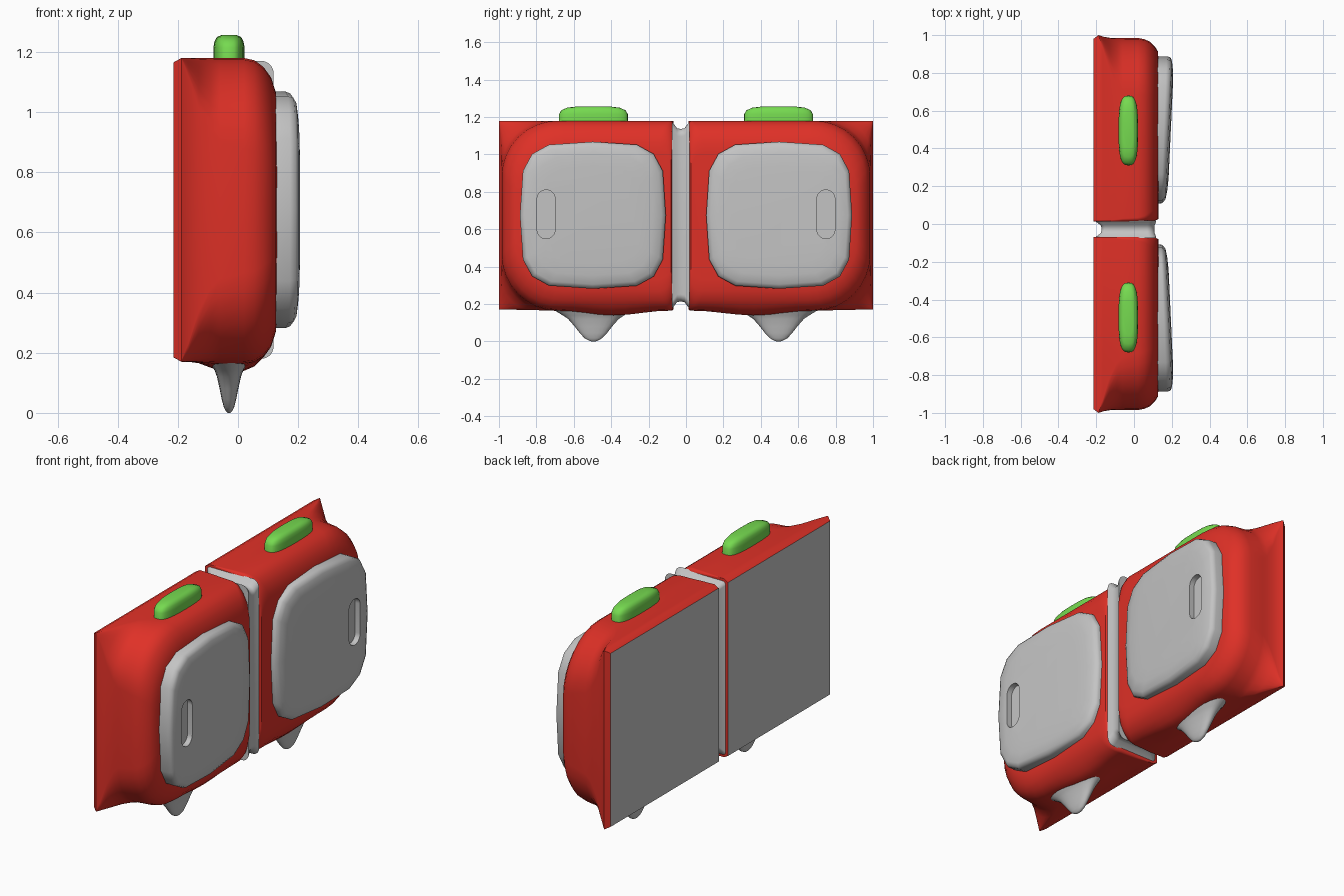
import bpy, bmesh, math
from mathutils import Vector

if "Cube" in bpy.data.objects:
    bpy.data.objects.remove(bpy.data.objects["Cube"], do_unlink=True)


def material(name, rgb):
    m = bpy.data.materials.new(name)
    m.use_nodes = True
    m.diffuse_color = (*rgb, 1)
    bsdf = next(n for n in m.node_tree.nodes if n.type == 'BSDF_PRINCIPLED')
    bsdf.inputs["Base Color"].default_value = (*rgb, 1)
    return m


RED = material("red", (0.74, 0.03, 0.02))
GREY = material("light grey", (0.55, 0.55, 0.55))
GREEN = material("green", (0.18, 0.7, 0.08))


def loft(name, rings, mats, angle=40, first_cap_mat=0):
    """Skin a stack of equal-length rings and close both ends."""
    bm = bmesh.new()
    loops = [[bm.verts.new(p) for p in ring] for ring in rings]
    for a, b in zip(loops, loops[1:]):
        for i in range(len(a)):
            j = (i + 1) % len(a)
            bm.faces.new((a[i], a[j], b[j], b[i]))
    bm.faces.new(loops[0]).material_index = first_cap_mat
    bm.faces.new(loops[-1])
    bmesh.ops.recalc_face_normals(bm, faces=bm.faces[:])
    mesh = bpy.data.meshes.new(name)
    bm.to_mesh(mesh)
    bm.free()
    ob = bpy.data.objects.new(name, mesh)
    bpy.context.collection.objects.link(ob)
    for m in mats:
        mesh.materials.append(m)
    smooth(ob, angle)
    return ob


def smooth(ob, angle):
    bpy.ops.object.select_all(action='DESELECT')
    bpy.context.view_layer.objects.active = ob
    ob.select_set(True)
    bpy.ops.object.shade_smooth_by_angle(angle=math.radians(angle))


def superellipse(ra, rb, power, n):
    pts = []
    for i in range(n):
        t = 2 * math.pi * i / n
        c, s = math.cos(t), math.sin(t)
        pts.append((math.copysign(abs(c) ** (2 / power), c) * ra,
                    math.copysign(abs(s) ** (2 / power), s) * rb))
    return pts


def round_rect(a0, a1, b0, b1, r_low, r_high, sag=0, n=8):
    """Rounded rectangle: r_low at the a0 corners, r_high at the a1 corners."""
    pts = []
    corners = ((a0 + r_low, b0 + r_low, r_low, 180), (a1 - r_high, b0 + r_high, r_high, 270),
               (a1 - r_high, b1 - r_high, r_high, 0), (a0 + r_low, b1 - r_low, r_low, 90))
    for k, (ca, cb, r, start) in enumerate(corners):
        for i in range(n + 1):
            t = math.radians(start + 90 * i / n)
            pts.append((ca + r * math.cos(t), cb + r * math.sin(t)))
        if k == 0:  # lower edge, sagging in the middle
            x0, x1 = a0 + r_low, a1 - r_high
            for i in range(1, n):
                f = i / n
                pts.append((x0 + (x1 - x0) * f, b0 - sag * math.sin(math.pi * f) ** 2))
    return pts


# Cabinet levels: x, outer edge, top, bottom, inner radius, outer radius, sag
LEVELS = [
    (-0.215, 0.98, 1.165, 0.185, 0.002, 0.002, 0),
    (-0.188, 1.0, 1.18, 0.17, 0.002, 0.002, 0),
    (-0.165, 0.992, 1.18, 0.17, 0.004, 0.06, 0),
    (-0.13, 0.986, 1.18, 0.168, 0.006, 0.17, 0.003),
    (-0.09, 0.985, 1.18, 0.165, 0.01, 0.25, 0.015),
    (-0.06, 0.985, 1.18, 0.165, 0.015, 0.28, 0.025),
    (0.02, 0.985, 1.18, 0.165, 0.02, 0.3, 0.025),
    (0.055, 0.978, 1.172, 0.17, 0.03, 0.3, 0.015),
    (0.085, 0.965, 1.15, 0.19, 0.05, 0.3, 0.005),
    (0.11, 0.94, 1.115, 0.22, 0.06, 0.29, 0),
    (0.126, 0.915, 1.065, 0.27, 0.07, 0.27, 0),
    (0.13, 0.87, 1.01, 0.33, 0.08, 0.25, 0),
]

for side, label, inner in ((-1, "front", 0.068), (1, "rear", 0.014)):
    mid = side * 0.495

    # Red cabinet shell with a grey back panel
    rings = []
    for x, outer, top, bottom, r_in, r_out, sag in LEVELS:
        start = inner + max(0, x - 0.1) * 0.4
        rings.append([Vector((x, side * u, z)) for u, z in
                      round_rect(start, outer, bottom, top, r_in, r_out, sag)])
    loft(label + "_cabinet", rings, [RED, GREY], first_cap_mat=1)

    # Domed door, thicker toward its outer edge
    rings = []
    for x, k, tilt in ((0.11, 1, 0), (0.158, 1, 0.015), (0.173, 0.985, 0.02),
                       (0.184, 0.94, 0.018), (0.191, 0.82, 0.018), (0.195, 0.66, 0.018)):
        rings.append([Vector((x + tilt * u / 0.39, side * (0.498 + u), 0.675 + z))
                      for u, z in superellipse(0.39 * k, 0.393 * k, 3.8, 16)])
    door = loft(label + "_door", rings, [GREY], 50)

    # Recessed pill-shaped grip
    grip = [(u, z) for u, z in round_rect(0.7, 0.796, 0.55, 0.81, 0.047, 0.047)]
    cutter = loft(label + "_grip_cutter",
                  [[Vector((x, side * u, z)) for u, z in grip] for x in (0.175, 0.3)], [GREY])
    cutter.hide_render = True
    cut = door.modifiers.new("grip", 'BOOLEAN')
    cut.operation = 'DIFFERENCE'
    cut.object = cutter
    cut.solver = 'EXACT'
    bpy.context.view_layer.objects.active = door
    bpy.ops.object.modifier_apply(modifier=cut.name)
    bpy.data.objects.remove(cutter, do_unlink=True)
    smooth(door, 50)

    # Green top button
    loft(label + "_button",
         [[Vector((-0.03 + a, mid + b, z)) for a, b in superellipse(hx, hy, 3, 32)]
          for z, hx, hy in ((1.16, 0.052, 0.185), (1.215, 0.052, 0.184), (1.236, 0.048, 0.172),
                            (1.25, 0.04, 0.14), (1.256, 0.025, 0.09))], [GREEN], 60)

    # Pointed foot
    loft(label + "_foot",
         [[Vector((-0.03 + a, mid + b, z)) for a, b in superellipse(hx, hy, 2.3, 24)]
          for z, hx, hy in ((0.18, 0.07, 0.23), (0.14, 0.047, 0.165), (0.12, 0.04, 0.135),
                            (0.08, 0.031, 0.1), (0.045, 0.024, 0.073), (0.018, 0.017, 0.048),
                            (0.005, 0.01, 0.025), (0, 0.004, 0.01))], [GREY], 60)

# Grey grooved band joining the two cabinets
loft("joining_band",
     [[Vector((x, y, z)) for x, z in round_rect(-0.205 + d, 0.118 - d * 0.3, 0.18 + d, 1.17 - d, 0.02, 0.04)]
      for y, d in ((-0.075, 0), (-0.066, 0.006), (-0.048, 0.03), (-0.028, 0.034),
                   (-0.008, 0.03), (0.01, 0.006), (0.019, 0))], [GREY], 50)
